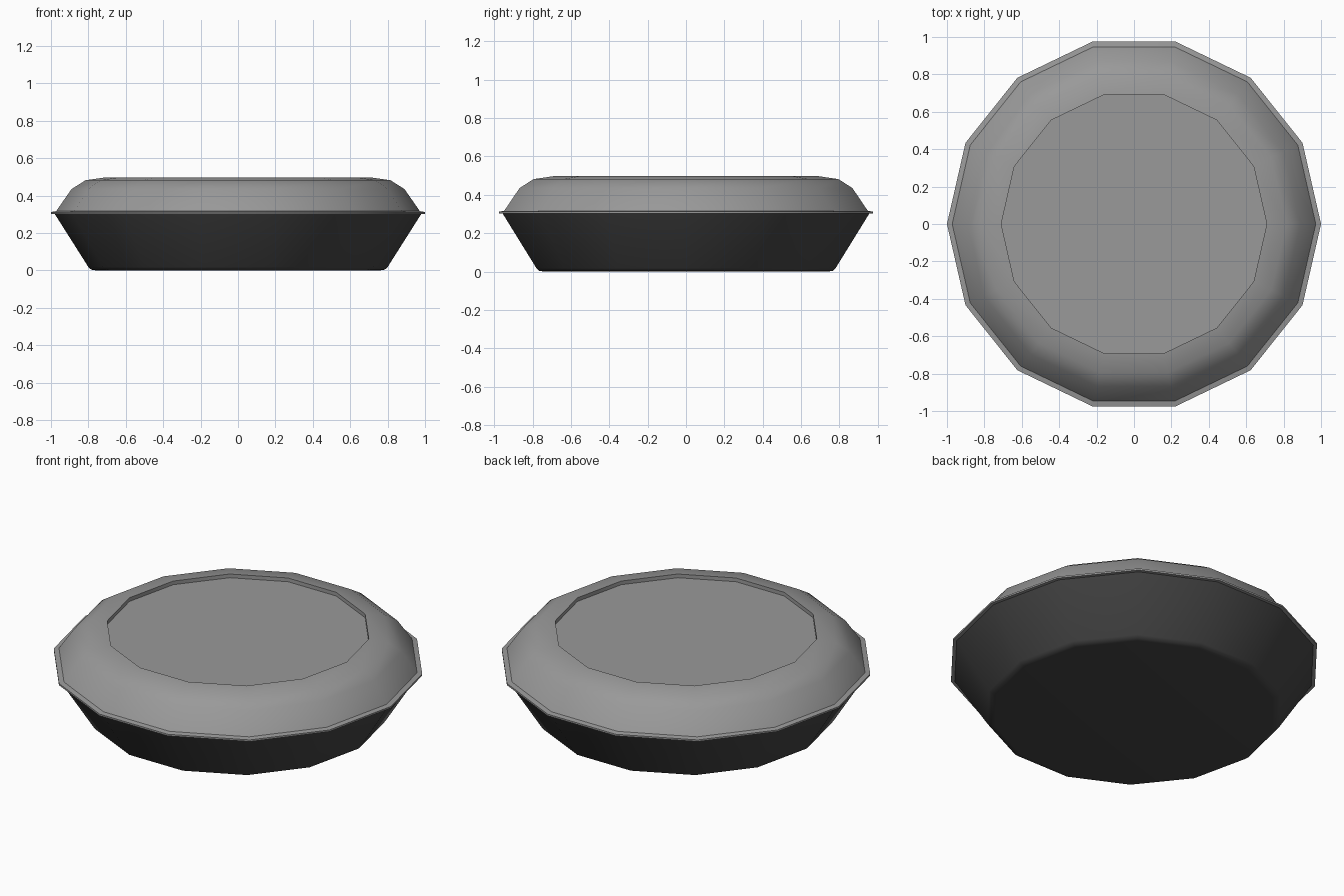
import bpy, bmesh, math

if "Cube" in bpy.data.objects:
    bpy.data.objects.remove(bpy.data.objects["Cube"])

SIDES = 14

def material(name, value):
    mat = bpy.data.materials.new(name)
    mat.diffuse_color = (value, value, value, 1.0)
    mat.use_nodes = True
    mat.node_tree.nodes["Principled BSDF"].inputs["Base Color"].default_value = mat.diffuse_color
    return mat

def lathe(name, profile, mat):
    """Spin a (radius, z) profile into a closed 14-sided solid."""
    bm = bmesh.new()
    rings = [[bm.verts.new((r * math.cos(2 * math.pi * i / SIDES),
                            r * math.sin(2 * math.pi * i / SIDES), z))
              for i in range(SIDES)] for r, z in profile]
    for a, b in zip(rings, rings[1:]):
        for i in range(SIDES):
            j = (i + 1) % SIDES
            bm.faces.new((a[i], a[j], b[j], b[i]))
    bm.faces.new(rings[0][::-1])
    bm.faces.new(rings[-1])
    mesh = bpy.data.meshes.new(name)
    bm.to_mesh(mesh)
    bm.free()
    mesh.materials.append(mat)
    ob = bpy.data.objects.new(name, mesh)
    bpy.context.collection.objects.link(ob)
    bpy.ops.object.select_all(action='DESELECT')
    ob.select_set(True)
    bpy.context.view_layer.objects.active = ob
    bpy.ops.object.shade_smooth_by_angle(angle=math.radians(40))
    return ob

# Dark lower dish: flat base with a softened edge and a flared wall
lathe("lower_dish", [
    (0.76, 0.0), (0.785, 0.004), (0.80, 0.018), (0.98, 0.302),
], material("dark_grey", 0.06))

# Grey upper shell: thin rim, domed shoulder and recessed top
lathe("upper_shell", [
    (0.98, 0.302), (1.0, 0.302), (1.0, 0.312), (0.972, 0.317),
    (0.89, 0.435), (0.815, 0.482), (0.71, 0.497),
    (0.71, 0.475),
], material("mid_grey", 0.32))
